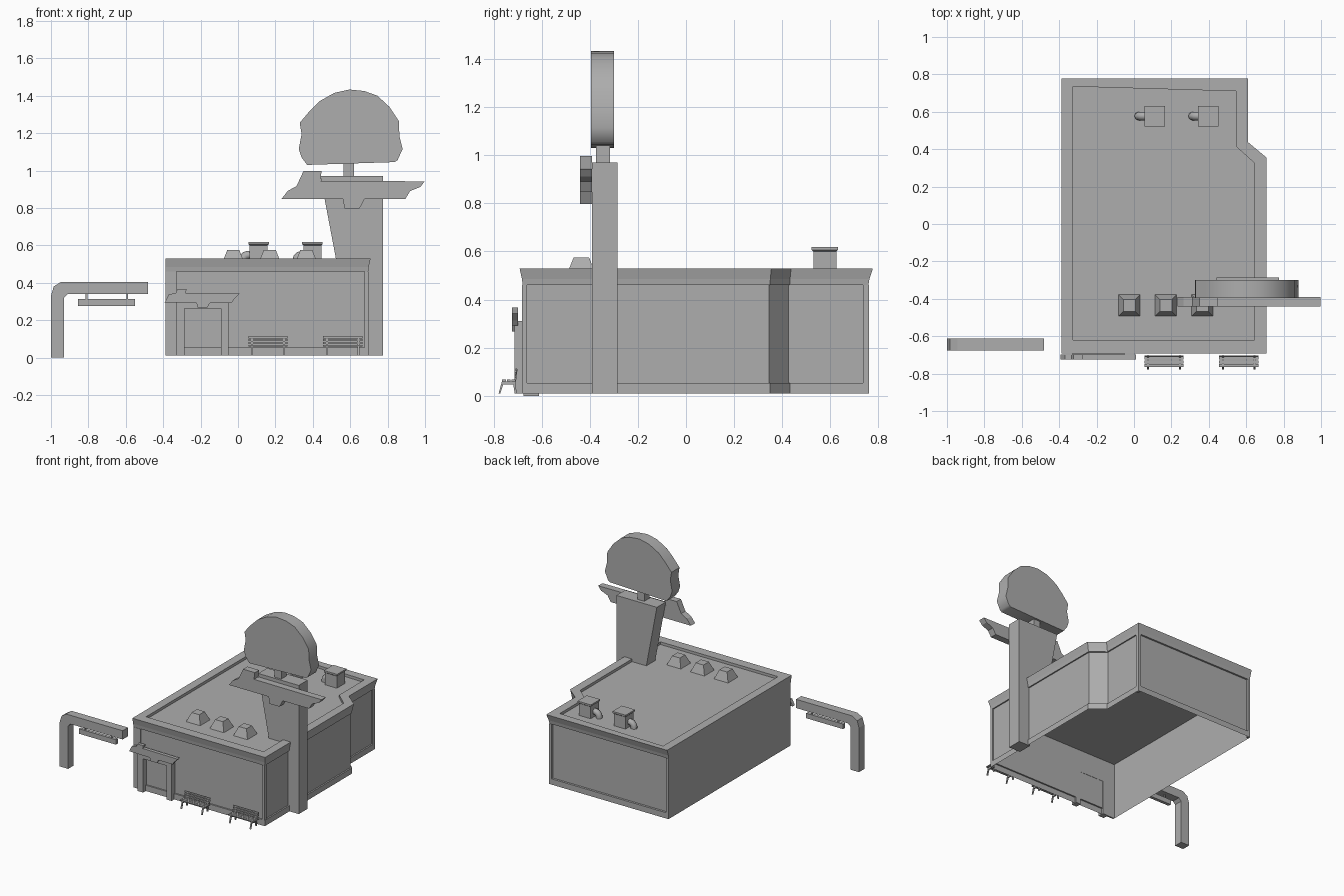
import bpy, bmesh, math

if "Cube" in bpy.data.objects:
    bpy.data.objects.remove(bpy.data.objects["Cube"])

grey = bpy.data.materials.new("plain_grey")
grey.diffuse_color = (0.42, 0.42, 0.42, 1)
grey.use_nodes = True
grey.node_tree.nodes["Principled BSDF"].inputs["Base Color"].default_value = grey.diffuse_color


def finish(name, bm):
    bmesh.ops.recalc_face_normals(bm, faces=bm.faces)
    mesh = bpy.data.meshes.new(name)
    bm.to_mesh(mesh)
    bm.free()
    mesh.materials.append(grey)
    ob = bpy.data.objects.new(name, mesh)
    bpy.context.collection.objects.link(ob)
    return ob


def prism(name, profile, a, b, axis="y"):
    """Extrude an (x, z) profile along y, or a (y, z) profile along x."""
    bm = bmesh.new()
    put = (lambda p, t: (p[0], t, p[1])) if axis == "y" else (lambda p, t: (t, p[0], p[1]))
    ends = [[bm.verts.new(put(p, t)) for p in profile] for t in (a, b)]
    for ring in ends:
        bm.faces.new(ring)
    n = len(profile)
    for i in range(n):
        j = (i + 1) % n
        bm.faces.new((ends[0][i], ends[0][j], ends[1][j], ends[1][i]))
    return finish(name, bm)


def loft(name, rings, cap_start=False, cap_end=True):
    """Bridge a stack of closed rings of equal length."""
    bm = bmesh.new()
    rows = [[bm.verts.new(p) for p in r] for r in rings]
    for lo, hi in zip(rows, rows[1:]):
        for i in range(len(lo)):
            j = (i + 1) % len(lo)
            bm.faces.new((lo[i], lo[j], hi[j], hi[i]))
    if cap_start:
        bm.faces.new(rows[0])
    if cap_end:
        bm.faces.new(rows[-1])
    return finish(name, bm)


def box(name, x0, x1, y0, y1, z0, z1):
    return prism(name, [(x0, z0), (x1, z0), (x1, z1), (x0, z1)], y0, y1)


def square(cx, cy, h, z):
    return [(cx - h, cy - h, z), (cx + h, cy - h, z), (cx + h, cy + h, z), (cx - h, cy + h, z)]


# Building shell: plinth, walls, flared cornice, parapet and sunken roof
plan = [(-.388, -.67), (.687, -.67), (.687, .345), (.588, .427), (.588, .745), (-.388, .745)]
outward = [(0, -1), (1, -1), (1, .45), (1, .45), (1, 1.45), (0, 1.45)]
inner = [(-.325, -.62), (.645, -.62), (.645, .325), (.545, .415), (.545, .71), (-.325, .735)]
steps = [(.011, .01), (.011, .053), (0, .053), (0, .46), (.009, .46), (.012, .485), (.022, .53)]
rings = [[(x + d * u, y + d * v, z) for (x, y), (u, v) in zip(plan, outward)] for d, z in steps]
rings += [[(x, y, z) for x, y in inner] for z in (.53, .51)]
loft("building_shell", rings)

# Ceiling inside the open-bottomed shell
loft("ceiling", [[(x, y, .43) for x, y in plan]])

# Corner posts
box("front_left_post", -.388, -.33, -.681, -.67, .01, .46)
box("front_right_post", .677, .697, -.681, -.66, .01, .46)
box("back_left_post", -.388, -.368, .745, .761, .01, .46)
box("back_right_post", .578, .598, .735, .761, .01, .46)

# Sign tower
prism("sign_tower", [(.44, .97), (.775, .97), (.775, .01), (.68, .01), (.68, .505), (.528, .505)],
      -.39, -.285)
box("sign_pole", .565, .62, -.375, -.315, .96, 1.06)

# Rounded sign board on the pole
blob = [(.37, 1.03), (.34, 1.07), (.325, 1.115), (.34, 1.195), (.33, 1.255), (.385, 1.32),
        (.435, 1.37), (.515, 1.415), (.595, 1.433), (.675, 1.425), (.745, 1.40), (.81, 1.34),
        (.86, 1.265), (.863, 1.185), (.88, 1.115), (.853, 1.055), (.837, 1.045)]
sign = prism("round_sign", blob, -.395, -.30)
bpy.context.view_layer.objects.active = sign
sign.select_set(True)
bpy.ops.object.shade_smooth_by_angle(angle=math.radians(45))

# Long ragged sign on the tower front
prism("tower_banner", [(.233, .848), (.265, .89), (.313, .917), (.35, .997), (.447, .997),
                       (.44, .945), (.998, .942), (.975, .912), (.92, .89), (.895, .848),
                       (.677, .848), (.65, .797), (.57, .797), (.56, .848)], -.44, -.39)

# Entrance surround and the sign above it
prism("door_surround", [(-.33, .01), (-.33, .31), (-.05, .31), (-.05, .01), (-.09, .01),
                        (-.09, .262), (-.285, .262), (-.285, .01)], -.712, -.668)
prism("door_banner", [(-.392, .295), (-.37, .338), (-.333, .345), (-.323, .367), (-.275, .367),
                      (-.28, .345), (.01, .342), (-.02, .312), (-.035, .292), (-.15, .292),
                      (-.163, .268), (-.217, .268), (-.222, .292)], -.724, -.698)

# Height bar with hanging board
prism("height_bar", [(-1, 0), (-1, .33), (-.985, .38), (-.945, .405), (-.48, .405), (-.48, .34),
                     (-.91, .34), (-.93, .32), (-.93, 0)], -.675, -.612)
box("hanging_board", -.855, -.55, -.655, -.632, .275, .312)
for x in (-.81, -.592):
    box("board_hanger", x - .005, x + .005, -.648, -.639, .31, .342)

# Roof skylights
for x in (-.025, .17, .365):
    loft("skylight", [square(x, -.435, .058, .51), square(x, -.435, .032, .575)])

# Roof vents with caps and elbow pipes
for x in (.11, .398):
    y = .577
    loft("roof_vent", [square(x, y, h, z) for h, z in
                       ((.048, .51), (.048, .60), (.055, .606), (.055, .618))])
    curve = bpy.data.curves.new("vent_pipe", "CURVE")
    curve.dimensions = "3D"
    curve.bevel_depth = .023
    curve.bevel_resolution = 2
    path = [(x - .04, y, .548)]
    path += [(x - .055 - .03 * math.sin(a), y, .518 + .03 * math.cos(a))
             for a in (0, math.pi / 6, math.pi / 3, math.pi / 2)]
    path.append((x - .085, y, .505))
    line = curve.splines.new("POLY")
    line.points.add(len(path) - 1)
    for pt, co in zip(line.points, path):
        pt.co = (*co, 1)
    curve.materials.append(grey)
    pipe = bpy.data.objects.new("vent_pipe", curve)
    bpy.context.collection.objects.link(pipe)
    bpy.ops.object.select_all(action="DESELECT")
    pipe.select_set(True)
    bpy.context.view_layer.objects.active = pipe
    bpy.ops.object.convert(target="MESH")

# Benches: slats and bent side frames
for cx in (.16, .56):
    for y in (-.757, -.737, -.717):
        box("bench_seat_slat", cx - .105, cx + .105, y - .008, y + .008, .06, .067)
    for z, y in ((.073, -.709), (.088, -.707), (.103, -.705)):
        box("bench_back_slat", cx - .105, cx + .105, y - .003, y + .003, z, z + .011)
    for x in (cx - .085, cx + .085):
        prism("bench_frame", [(-.779, .01), (-.772, .01), (-.76, .047), (-.718, .047),
                              (-.712, .01), (-.704, .01), (-.708, .05), (-.70, .112),
                              (-.704, .112), (-.714, .06), (-.765, .06)],
              x - .005, x + .005, "x")
